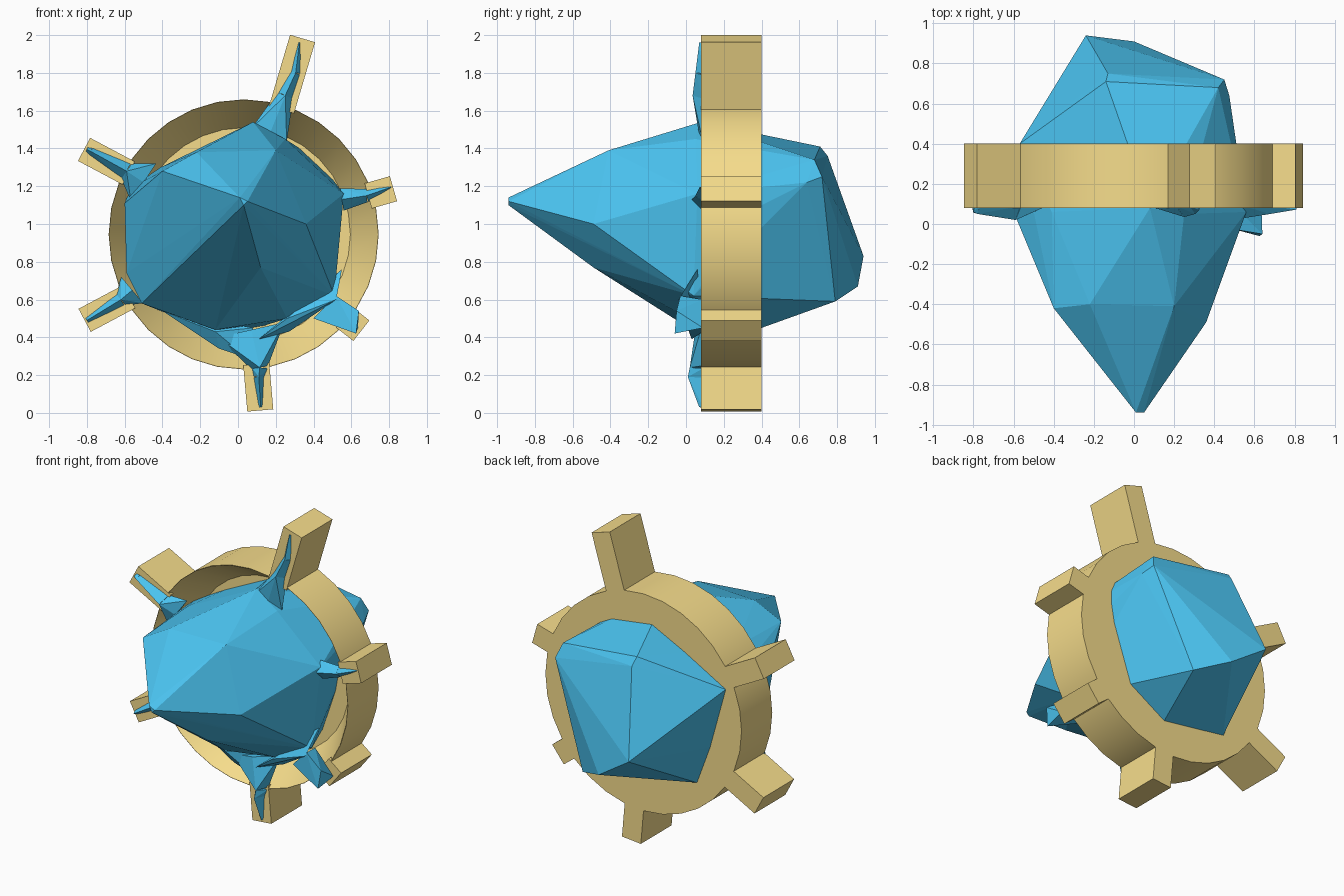
import bpy, bmesh
from math import cos, sin, pi, radians, hypot
from mathutils import Vector


def material(name, color):
    m = bpy.data.materials.new(name)
    m.diffuse_color = (*color, 1)
    return m


BLUE = material("blue crystal", (0.07, 0.55, 0.88))
GOLD = material("gold", (0.92, 0.72, 0.26))


def finish(bm, name, mat):
    bmesh.ops.recalc_face_normals(bm, faces=bm.faces)
    me = bpy.data.meshes.new(name)
    bm.to_mesh(me)
    bm.free()
    ob = bpy.data.objects.new(name, me)
    bpy.context.collection.objects.link(ob)
    me.materials.append(mat)
    return ob


def hull(bm, points):
    verts = [bm.verts.new(p) for p in points]
    res = bmesh.ops.convex_hull(bm, input=verts)
    junk = [v for v in res["geom_interior"] if isinstance(v, bmesh.types.BMVert)]
    bmesh.ops.delete(bm, geom=junk, context='VERTS')


# Ring: cup-shaped profile (radius, y) spun around the y axis
N, CX, CZ = 32, 0.03, 0.945
FRONT, BACK = 0.08, 0.40
profile = [(0.715, FRONT), (0.715, BACK), (0.40, BACK), (0.40, 0.31), (0.565, 0.31), (0.713, FRONT)]
bm = bmesh.new()
loops = [[bm.verts.new((CX + r * cos(2 * pi * i / N), y, CZ + r * sin(2 * pi * i / N)))
          for i in range(N)] for r, y in profile]
for a, b in zip(loops, loops[1:] + loops[:1]):
    for i in range(N):
        j = (i + 1) % N
        bm.faces.new((a[i], a[j], b[j], b[i]))
ring = finish(bm, "ring", GOLD)
bpy.context.view_layer.objects.active = ring
ring.select_set(True)
bpy.ops.object.shade_smooth_by_angle(angle=radians(30))
ring.select_set(False)

# Prongs: radial blocks, (end centre x, z, angle)
prongs = [(0.342, 1.982, 73.5), (0.823, 1.187, 16), (0.653, 0.435, -38),
          (0.118, 0.013, -85), (-0.812, 0.49, 208), (-0.815, 1.395, 152)]
for k, (x, z, ang) in enumerate(prongs):
    d = Vector((cos(radians(ang)), 0, sin(radians(ang))))
    side = Vector((-d.z, 0, d.x)) * 0.069
    end = Vector((x, 0, z))
    length = hypot(x - CX, z - CZ) - 0.69
    bm = bmesh.new()
    hull(bm, [p + s * side + Vector((0, y, 0)) for p in (end, end - d * length)
              for s in (-1, 1) for y in (FRONT, BACK)])
    finish(bm, f"prong_{k + 1}", GOLD)

# Crystal: pointed front, faceted waist, blunt slanted back
front = [(0.01, -0.94, 1.14), (0.05, -0.94, 1.12), (0.03, -0.94, 1.10),
         (-0.22, -0.40, 1.38), (0.20, -0.41, 1.39), (0.36, -0.49, 1.00),
         (0.12, -0.49, 0.77), (-0.20, -0.49, 0.86), (-0.40, -0.42, 1.28)]
waist = [(0.08, 0.08, 1.54), (0.25, 0.05, 1.45), (0.56, 0.06, 1.16), (0.51, 0.04, 0.62),
         (0.26, 0.02, 0.50), (-0.12, 0.03, 0.44), (-0.51, 0.02, 0.58), (-0.59, 0.06, 0.74),
         (-0.60, 0.06, 1.11), (-0.41, 0.06, 1.30)]
back = [(-0.57, 0.40, 1.19), (-0.36, 0.40, 0.52), (0.51, 0.40, 1.10), (0.10, 0.40, 0.45),
        (-0.14, 0.71, 1.41), (-0.13, 0.75, 1.36), (0.42, 0.68, 1.34), (0.45, 0.72, 1.25),
        (0.475, 0.64, 1.22), (-0.24, 0.94, 0.83), (0.0, 0.91, 0.67), (0.20, 0.79, 0.59)]
bm = bmesh.new()
hull(bm, front + waist + back)
finish(bm, "crystal", BLUE)

# Spikes: tapered ridged arms along (x, z, width, ridge y)
spikes = [
    [(0.165, 1.47, 0.20, 0.07), (0.25, 1.68, 0.09, 0.035), (0.305, 1.80, 0.06, 0.05), (0.325, 1.96, 0.015, 0.07)],
    [(0.55, 1.13, 0.12, 0.03), (0.68, 1.15, 0.07, 0.05), (0.81, 1.195, 0.012, 0.072)],
    [(0.07, 0.44, 0.36, 0.05), (0.115, 0.24, 0.09, 0.02), (0.11, 0.19, 0.06, 0.01), (0.12, 0.03, 0.025, 0.07)],
    [(-0.56, 0.65, 0.18, 0.02), (-0.62, 0.60, 0.08, 0.03), (-0.80, 0.49, 0.035, 0.055)],
    [(-0.50, 1.22, 0.24, 0.06), (-0.59, 1.28, 0.10, 0.02), (-0.78, 1.385, 0.05, 0.05), (-0.80, 1.395, 0.03, 0.06)],
]
for k, path in enumerate(spikes):
    bm = bmesh.new()
    for a, b in zip(path, path[1:]):
        d = Vector((b[0] - a[0], 0, b[1] - a[1])).normalized()
        pts = []
        for x, z, w, ridge in (a, b):
            side = Vector((-d.z, 0, d.x)) * w / 2
            pts += [Vector((x, 0.09, z)) + side, Vector((x, 0.09, z)) - side, Vector((x, ridge, z))]
        hull(bm, pts)
    finish(bm, f"spike_{k + 1}", BLUE)

# Short lower spike and the webs joining it to the crystal
for name, pts in {
    "lower_right_spike": [(0.52, -0.03, 0.62), (0.64, -0.05, 0.54), (0.625, -0.06, 0.42),
                          (0.40, 0.0, 0.50), (0.635, 0.09, 0.45), (0.50, 0.09, 0.60)],
    "lower_web_right": [(0.11, 0.03, 0.39), (0.52, -0.04, 0.60), (0.55, 0.06, 0.76),
                        (0.26, -0.01, 0.50), (0.27, 0.09, 0.43)],
    "lower_web_left": [(-0.10, 0.10, 0.34), (0.05, 0.10, 0.29), (-0.40, 0.08, 0.54),
                       (-0.12, 0.04, 0.43), (0.08, 0.1, 0.45)],
}.items():
    bm = bmesh.new()
    hull(bm, pts)
    finish(bm, name, BLUE)
